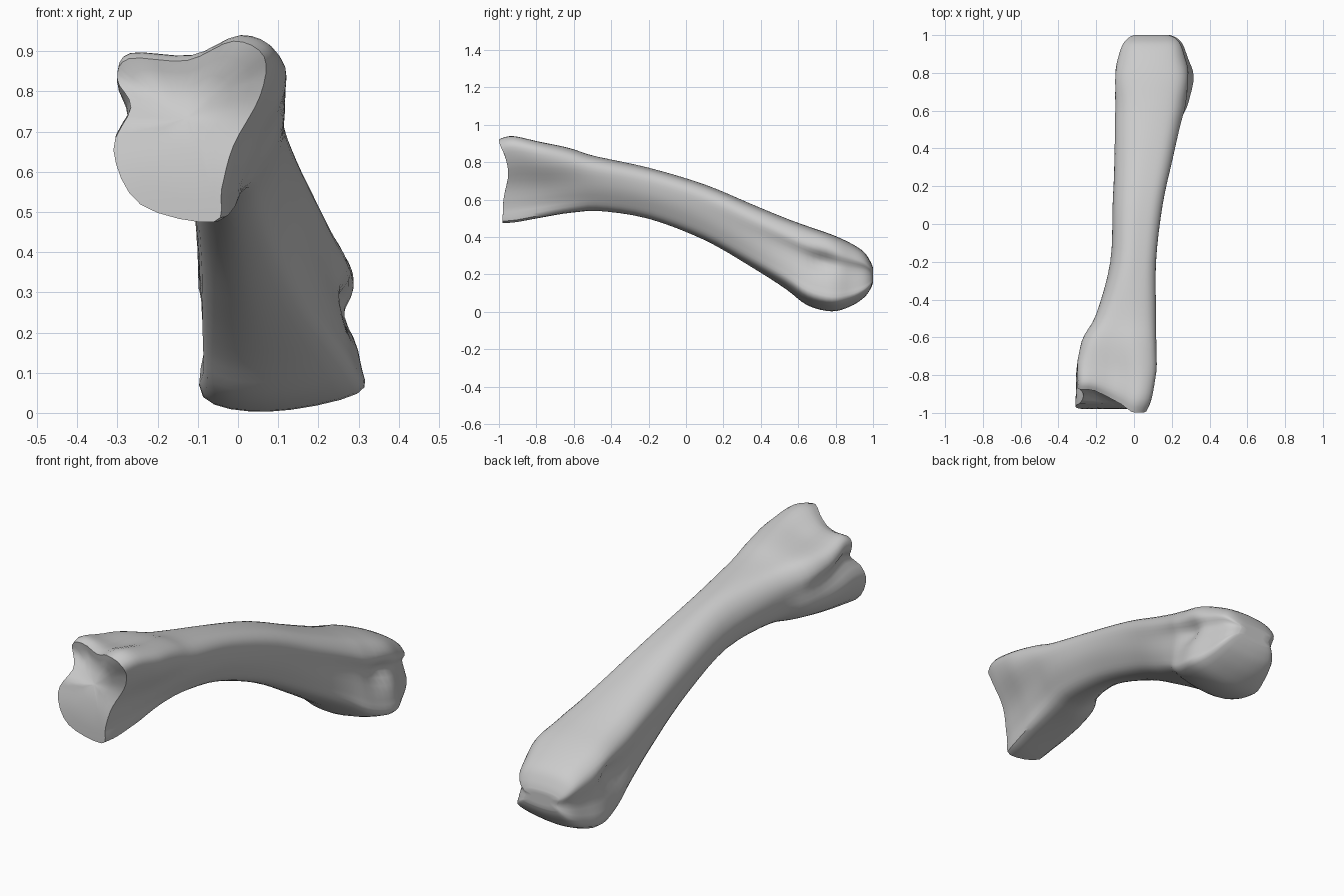
import bpy, bmesh, math

if "Cube" in bpy.data.objects:
    bpy.data.objects.remove(bpy.data.objects["Cube"])

# Cross-section outlines: clockwise from the left side, seen from the front
BASE = [(-.265, .77), (-.30, .84), (-.27, .895), (-.12, .89), (0, .94), (.08, .90),
        (.07, .80), (0, .67), (-.03, .56), (-.05, .475), (-.24, .52), (-.31, .66)]
SHAFT = [(-1, 0), (-.9, .5), (-.6, .85), (-.2, 1), (.3, .97), (.75, .85),
         (1, .55), (.95, 0), (.7, -.5), (.35, -.9), (-.2, -1), (-.75, -.65)]
HEAD = [(-.86, -.1), (-1, .55), (-.75, .88), (-.3, 1), (.3, 1), (.75, .88),
        (.98, .55), (.88, .2), (1, -.4), (.96, -.78), (-.1, -1), (-.88, -.82)]

# Stations along the bone: y, left, right, bottom, top, base weight, head weight
STATIONS = [
    (-.98, -.31, .065, .475, .925, 1, 0),
    (-.91, -.308, .09, .48, .94, 1, 0),
    (-.78, -.305, .11, .505, .91, .85, 0),
    (-.62, -.275, .117, .535, .875, .5, 0),
    (-.48, -.20, .117, .545, .83, .2, 0),
    (-.20, -.125, .115, .50, .77, 0, 0),
    (.10, -.112, .15, .385, .68, 0, .15),
    (.35, -.10, .205, .24, .575, 0, .4),
    (.53, -.10, .247, .125, .50, 0, .75),
    (.65, -.10, .28, .035, .455, 0, 1),
    (.78, -.112, .305, .003, .41, 0, 1),
    (.88, -.085, .275, .03, .365, 0, 1),
    (.95, -.06, .25, .075, .32, 0, 1),
    (.985, -.03, .22, .12, .27, 0, 1),
    (1.0, .0, .185, .155, .235, 0, 1),
]


def fit(pts):
    """Scale an outline to the -1..1 box."""
    axes = []
    for c in zip(*pts):
        lo, hi = min(c), max(c)
        axes.append([2 * (v - lo) / (hi - lo) - 1 for v in c])
    return list(zip(*axes))


def spline(a, b, c, d, t):
    """Catmull-Rom between tuples b and c."""
    return tuple(.5 * (2 * q + (r - p) * t + (2 * p - 5 * q + 4 * r - s) * t * t
                       + (3 * q - p - 3 * r + s) * t ** 3)
                 for p, q, r, s in zip(a, b, c, d))


def clamp(v):
    return max(0, min(1, v))


OUTLINES = [fit(p) for p in (BASE, SHAFT, HEAD)]


def ring(station):
    y, x0, x1, z0, z1, wb, wh = station
    wb, wh = clamp(wb), clamp(wh)
    weights = (wb, 1 - wb - wh, wh)
    pts = fit([tuple(sum(w * o[i][k] for w, o in zip(weights, OUTLINES)) for k in (0, 1))
               for i in range(12)])
    out = []
    for i in range(12):
        quad = [pts[(i + k) % 12] for k in (-1, 0, 1, 2)]
        for j in range(4):
            u, v = spline(*quad, j / 4)
            out.append(((x0 + x1) / 2 + u * (x1 - x0) / 2, y,
                        (z0 + z1) / 2 + v * (z1 - z0) / 2))
    return out


def sculpt(p):
    """Hollow the joint face, set its upper left lobe back, press in the side pits."""
    x, y, z = p
    w = clamp((-.7 - y) / .28)
    y += w * (.10 * clamp((-x - .02) / .2) * clamp((z - .72) / .1)
              + .03 * math.exp(-((z - .74) / .1) ** 2)
              - .02 * clamp((z - .84) / .06) * clamp((x + .06) / .06))
    pit = .035 * math.exp(-((y - .74) / .075) ** 2 - ((z - .27) / .06) ** 2)
    x += pit if x < .1 else -pit
    return x, y, z


def shrink(pts, s):
    n = len(pts)
    cx, cz = sum(p[0] for p in pts) / n, sum(p[2] for p in pts) / n
    return [(cx + (p[0] - cx) * s, p[1], cz + (p[2] - cz) * s) for p in pts]


# Interpolate the stations and add inner rings for both end caps
rings = []
last = len(STATIONS) - 1
for i in range(last):
    quad = [STATIONS[max(0, min(last, i + k))] for k in (-1, 0, 1, 2)]
    rings += [ring(spline(*quad, j / 4)) for j in range(4)]
rings.append(ring(STATIONS[-1]))
rings = ([shrink(rings[0], s) for s in (.05, .3, .55, .8)] + rings
         + [shrink(rings[-1], s) for s in (.6, .1)])

# Loft the bone
bm = bmesh.new()
loops = [[bm.verts.new(sculpt(p)) for p in r] for r in rings]
for a, b in zip(loops, loops[1:]):
    for i in range(len(a)):
        j = (i + 1) % len(a)
        bm.faces.new((a[i], a[j], b[j], b[i]))
bm.faces.new(loops[0])
bm.faces.new(loops[-1])
bmesh.ops.recalc_face_normals(bm, faces=bm.faces)
mesh = bpy.data.meshes.new("long_bone")
bm.to_mesh(mesh)
bm.free()
bone = bpy.data.objects.new("long_bone", mesh)
bpy.context.collection.objects.link(bone)
bpy.context.view_layer.objects.active = bone
bone.select_set(True)
bpy.ops.object.shade_smooth_by_angle(angle=math.radians(45))
